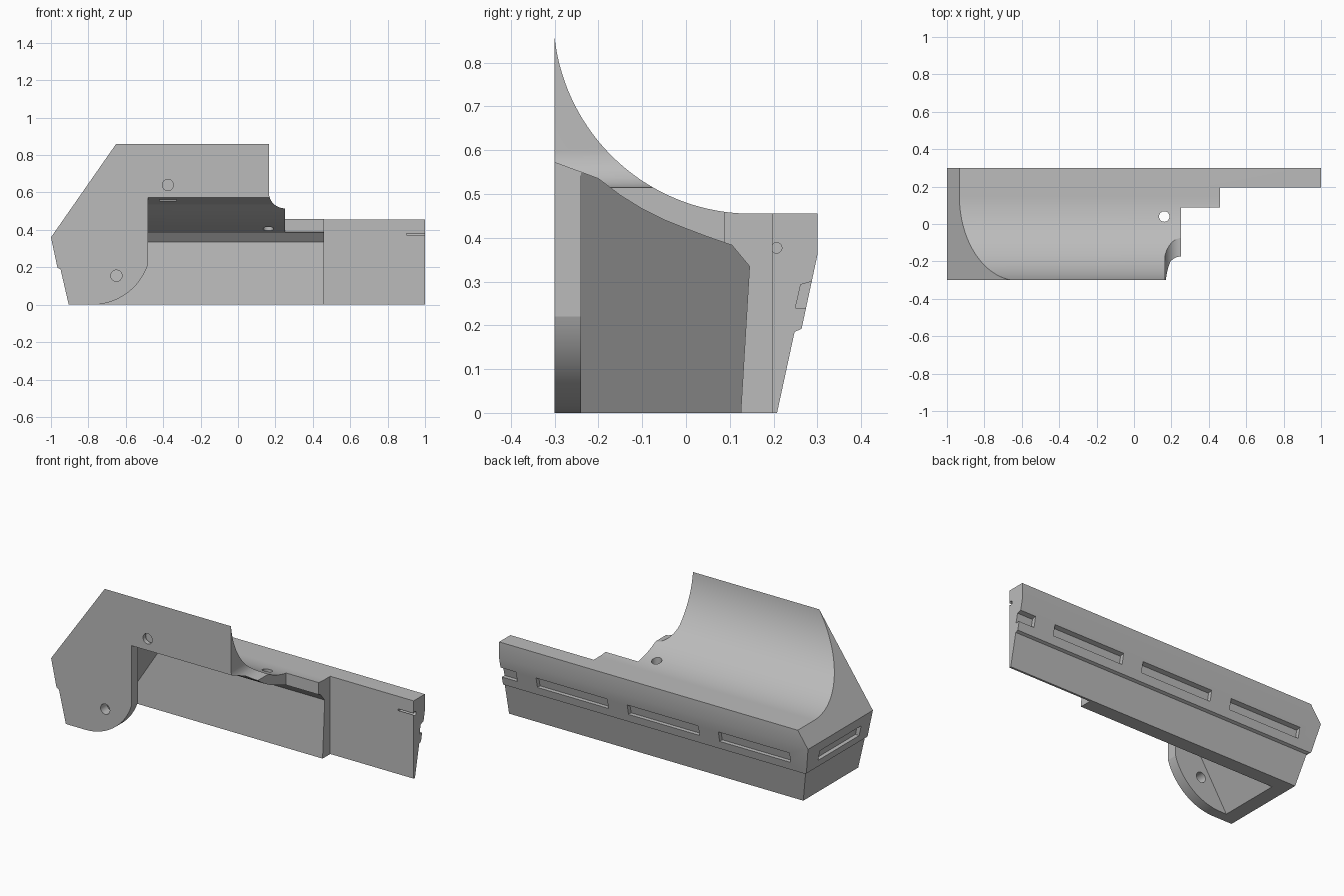
import bpy, bmesh
from math import sin, cos, pi, radians, asin

old = bpy.data.objects.get("Cube")
if old:
    bpy.data.objects.remove(old, do_unlink=True)

grey = bpy.data.materials.new("plain_grey")
grey.use_nodes = True
GREY = (0.5, 0.5, 0.5, 1)
grey.diffuse_color = GREY
grey.node_tree.nodes["Principled BSDF"].inputs["Base Color"].default_value = GREY


def prism(name, pts, axis, lo, hi, shear=None):
    """Extrude a 2D outline along an axis; shear slants the low end."""
    def place(p, t):
        if axis == "X":
            return (shear(p[1]) if shear and t == lo else t, p[0], p[1])
        if axis == "Y":
            return (p[0], t, p[1])
        return (p[0], p[1], t)
    bm = bmesh.new()
    rings = [[bm.verts.new(place(p, t)) for p in pts] for t in (lo, hi)]
    bm.faces.new(rings[0])
    bm.faces.new(rings[1])
    n = len(pts)
    for i in range(n):
        j = (i + 1) % n
        bm.faces.new((rings[0][i], rings[0][j], rings[1][j], rings[1][i]))
    bmesh.ops.recalc_face_normals(bm, faces=bm.faces)
    mesh = bpy.data.meshes.new(name)
    bm.to_mesh(mesh)
    bm.free()
    mesh.materials.append(grey)
    ob = bpy.data.objects.new(name, mesh)
    bpy.context.collection.objects.link(ob)
    return ob


def arc(cx, cy, r, a0, a1, n):
    return [(cx + r * cos(a0 + (a1 - a0) * i / n), cy + r * sin(a0 + (a1 - a0) * i / n))
            for i in range(n + 1)]


def circle(cx, cy, r):
    return arc(cx, cy, r, 0, 2 * pi, 32)[:-1]


def rect(x0, y0, x1, y1):
    return [(x0, y0), (x1, y0), (x1, y1), (x0, y1)]


def combine(target, tool, operation="DIFFERENCE"):
    tool.hide_render = True
    bpy.context.view_layer.objects.active = target
    mod = target.modifiers.new(operation.lower(), "BOOLEAN")
    mod.operation, mod.solver, mod.object = operation, "EXACT", tool
    bpy.ops.object.modifier_apply(modifier=mod.name)
    bpy.data.objects.remove(tool, do_unlink=True)


# Main block: long profile with concave saddle on top and stepped, leaning back
saddle = arc(0.15, 0.908, 0.453, pi + asin(0.05 / 0.453), 1.5 * pi, 48)
back = [(0.3, 0.455), (0.3, 0.36), (0.264, 0.192), (0.248, 0.185), (0.208, 0)]
body = prism("cradle_bracket", [(-0.3, 0)] + saddle + back, "X", -1.1, 1)

# Left end outline with sloped shoulder and matching step
end_outline = [(-0.905, 0), (-0.949, 0.19), (-0.965, 0.197), (-1, 0.36),
               (-0.65, 0.862), (-0.6, 0.95), (1.1, 0.95), (1.1, 0)]
end_outline[5] = (-0.588, 0.95)
combine(body, prism("end_shape", end_outline, "Y", -0.5, 0.5), "INTERSECT")

# Hollow underside with slanted end wall
hollow = [(-0.24, -0.05), (0.122, -0.05), (0.145, 0.335), (0.105, 0.383), (0.05, 0.402),
          (0, 0.421), (-0.05, 0.441), (-0.1, 0.466), (-0.15, 0.497), (-0.2, 0.535), (-0.24, 0.55)]
combine(body, prism("hollow", hollow, "X", -0.9, 0.46, lambda z: -0.82 + 0.62 * z))

# Front opening and rounded lower corner of the front flange
opening = [(-0.4, -0.05), (-0.2, -0.05), (-0.2, 0.535), (-0.4, 0.609)]
combine(body, prism("front_opening", opening, "X", -0.48, 1.1))
corner = arc(-0.78, 0.3145, 0.3145, -pi / 2, -pi / 2 + asin(0.3 / 0.3145), 24)
combine(body, prism("flange_corner", [(-0.78, -0.05)] + corner + [(-0.4, 0.22), (-0.4, -0.05)],
                    "Y", -0.4, -0.2))

# Stepped right arm
combine(body, prism("thin_arm_step", rect(0.46, -0.5, 1.1, 0.196), "Z", -0.1, 1))
combine(body, prism("shelf_step", rect(0.25, -0.5, 0.47, 0.087), "Z", -0.1, 1))

# Rounded notch where the saddle ends
notch = arc(0.25, 0.6, 0.085, pi, 1.5 * pi, 16)
combine(body, prism("saddle_notch", [(0.165, 1)] + notch + [(0.4, 0.515), (0.4, 1)], "Y", -0.5, 0.05))

# Screw holes and nut pocket
combine(body, prism("lower_hole", circle(-0.65, 0.155, 0.03), "Y", -0.4, -0.2))
combine(body, prism("upper_hole", circle(-0.375, 0.64, 0.03), "Y", -0.4, -0.256))
combine(body, prism("nut_pocket", rect(-0.42, -0.275, -0.33, -0.255), "Z", 0.5, 0.68))
combine(body, prism("saddle_hole", circle(0.162, 0.04, 0.028), "Z", 0.3, 0.6))
combine(body, prism("arm_end_hole", circle(0.207, 0.377, 0.012), "X", 0.9, 1.1))

# Clip slots along the back and on the left end
slot = [(0.33, 0.312), (0.262, 0.293), (0.25, 0.24), (0.33, 0.24)]
for lo, hi in ((0.9, 1.1), (0.31, 0.77), (-0.28, 0.18), (-0.87, -0.41)):
    combine(body, prism("back_slot", slot, "X", lo, hi))
combine(body, prism("end_slot", [(-0.7 - p[0], p[1]) for p in slot], "Y", -0.21, 0.17))

bpy.ops.object.select_all(action="DESELECT")
body.select_set(True)
bpy.context.view_layer.objects.active = body
bpy.ops.object.shade_smooth_by_angle(angle=radians(15))
